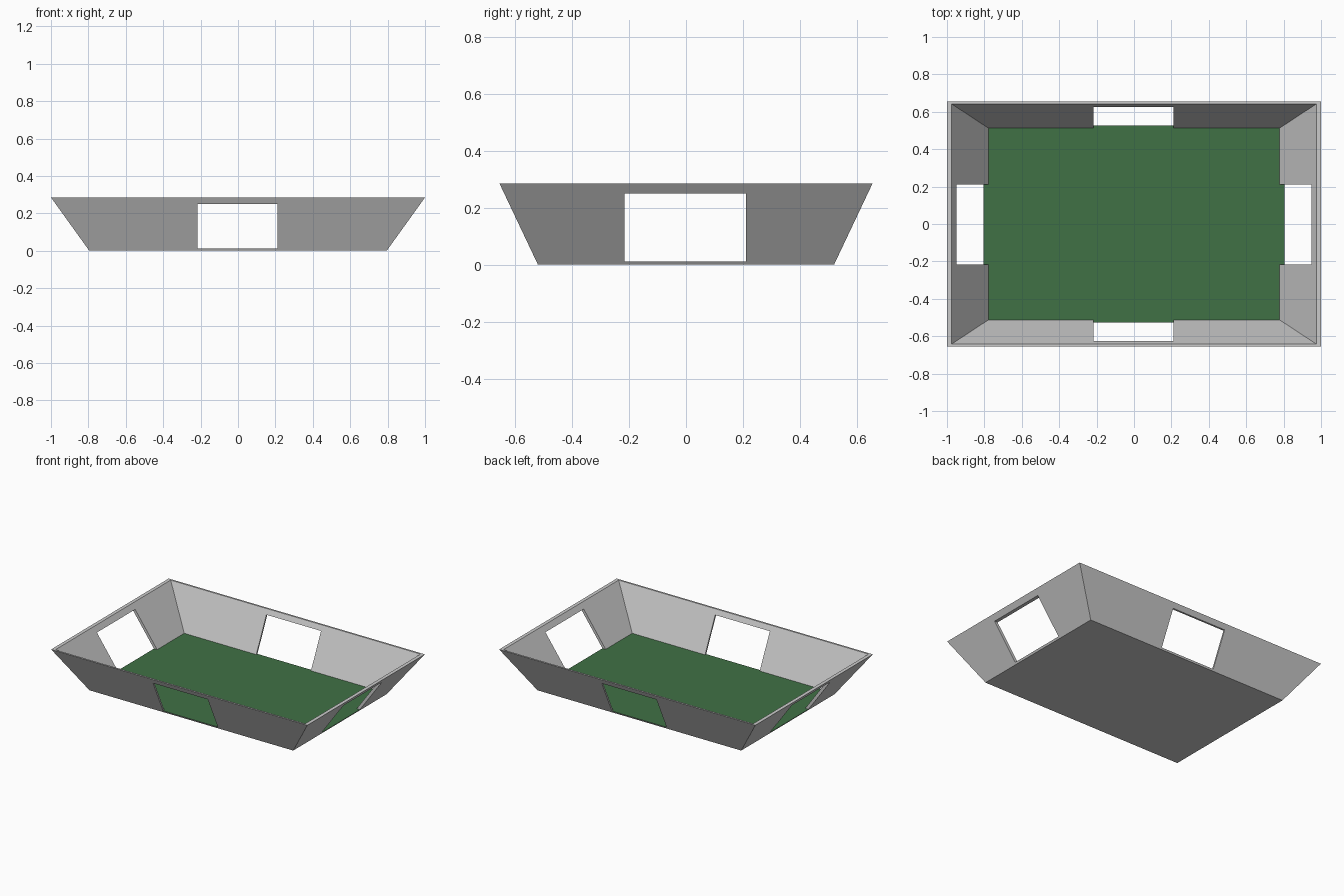
import bpy, bmesh

if "Cube" in bpy.data.objects:
    bpy.data.objects.remove(bpy.data.objects["Cube"])

SX, SY = 0.795, 0.52      # half sizes at the ground
TX, TY, H = 1.0, 0.655, 0.285   # half sizes and height at the rim
FLOOR = 0.012
INX, INY = 0.025, 0.013   # horizontal wall thickness


def material(name, rgb):
    m = bpy.data.materials.new(name)
    m.diffuse_color = (*rgb, 1)
    m.use_nodes = True
    m.node_tree.nodes["Principled BSDF"].inputs["Base Color"].default_value = m.diffuse_color
    return m


grey = material("light grey", (0.6, 0.6, 0.6))
green = material("floor green", (0.051, 0.165, 0.06))


def loop(bm, z, dx=0.0, dy=0.0):
    """Rectangle of the flared shell at height z, moved inwards."""
    t = z / H
    x = SX + (TX - SX) * t - dx
    y = SY + (TY - SY) * t - dy
    return [bm.verts.new((sx * x, sy * y, z))
            for sx, sy in ((-1, -1), (1, -1), (1, 1), (-1, 1))]


def bridge(bm, a, b):
    for i in range(4):
        j = (i + 1) % 4
        bm.faces.new((a[i], a[j], b[j], b[i]))


def finish(bm, name, mats):
    bmesh.ops.recalc_face_normals(bm, faces=bm.faces)
    me = bpy.data.meshes.new(name)
    bm.to_mesh(me)
    bm.free()
    for m in mats:
        me.materials.append(m)
    ob = bpy.data.objects.new(name, me)
    bpy.context.collection.objects.link(ob)
    return ob


# Floor slab, green on top only
bm = bmesh.new()
a, b = loop(bm, 0), loop(bm, FLOOR)
bridge(bm, a, b)
bm.faces.new(a[::-1])
bm.faces.new(b).material_index = 1
finish(bm, "floor", [grey, green])

# Flared walls as one closed ring
bm = bmesh.new()
rings = [loop(bm, FLOOR), loop(bm, H), loop(bm, H, INX, INY), loop(bm, FLOOR, INX, INY)]
for i in range(4):
    bridge(bm, rings[i], rings[(i + 1) % 4])
walls = finish(bm, "walls", [grey])

# Window openings, one cutter through each pair of walls
for name, size in (("side_opening_cutter", (3, 0.427)), ("end_opening_cutter", (0.427, 3))):
    bm = bmesh.new()
    bmesh.ops.create_cube(bm, size=1)
    for v in bm.verts:
        v.co = (v.co.x * size[0] - 0.003, v.co.y * size[1] - 0.003,
                0.25 if v.co.z > 0 else -0.1)
    cutter = finish(bm, name, [grey])
    cutter.hide_render = True
    cutter.hide_set(True)
    mod = walls.modifiers.new(name, 'BOOLEAN')
    mod.operation = 'DIFFERENCE'
    mod.solver = 'EXACT'
    mod.object = cutter
